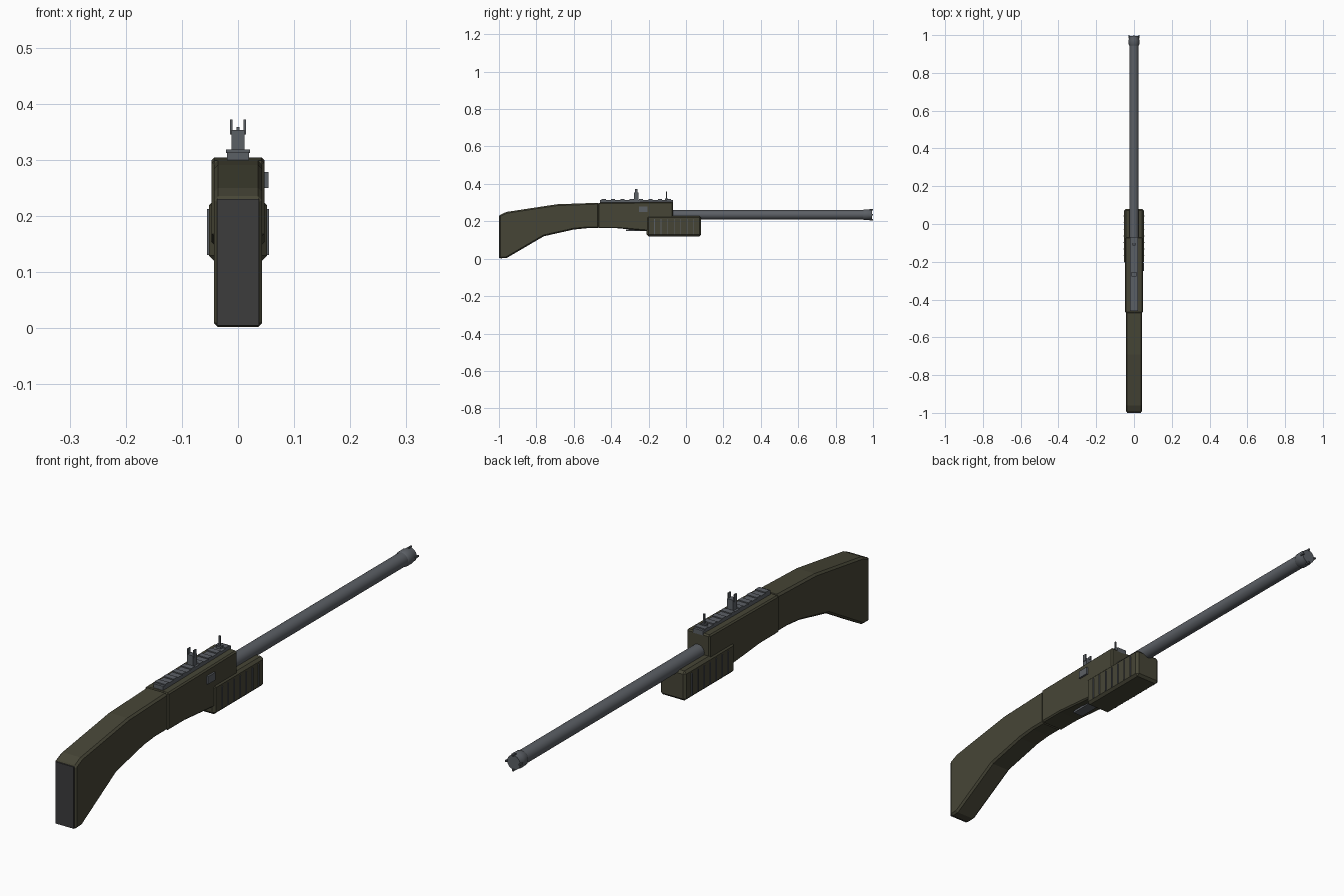
import bpy, bmesh, math
from mathutils import Matrix

if "Cube" in bpy.data.objects:
    bpy.data.objects.remove(bpy.data.objects["Cube"])


def material(name, rgb):
    m = bpy.data.materials.new(name)
    m.diffuse_color = (*rgb, 1)
    m.use_nodes = True
    m.node_tree.nodes["Principled BSDF"].inputs["Base Color"].default_value = m.diffuse_color
    return m


OLIVE = material("olive", (0.062, 0.060, 0.037))
STEEL = material("gunmetal", (0.105, 0.115, 0.130))
RUBBER = material("rubber", (0.045, 0.045, 0.046))


def finish(name, bm, mat, bevel=0, segments=1):
    bmesh.ops.recalc_face_normals(bm, faces=bm.faces[:])
    me = bpy.data.meshes.new(name)
    bm.to_mesh(me)
    bm.free()
    me.materials.append(mat)
    ob = bpy.data.objects.new(name, me)
    bpy.context.collection.objects.link(ob)
    if bevel:
        mod = ob.modifiers.new("Bevel", 'BEVEL')
        mod.width = bevel
        mod.segments = segments
        mod.limit_method = 'ANGLE'
        mod.angle_limit = math.radians(40)
    return ob


def slab(name, profile, half, mat, bevel=0):
    """Extrude a side profile of (y, z) points across the width."""
    bm = bmesh.new()
    face = bm.faces.new([bm.verts.new((-half, y, z)) for y, z in profile])
    ext = bmesh.ops.extrude_face_region(bm, geom=[face])
    verts = [g for g in ext["geom"] if isinstance(g, bmesh.types.BMVert)]
    bmesh.ops.translate(bm, verts=verts, vec=(2 * half, 0, 0))
    return finish(name, bm, mat, bevel)


def box(name, x, y, z, mat, bevel=0):
    bm = bmesh.new()
    bmesh.ops.create_cube(bm, size=1)
    for v in bm.verts:
        v.co = [(a + b) / 2 + c * (b - a) for c, (a, b) in zip(v.co, (x, y, z))]
    return finish(name, bm, mat, bevel)


def lathe(name, rings, z, mat, sides=24):
    """Round part along y from (y, radius) rings."""
    bm = bmesh.new()
    loops = []
    for y, r in rings:
        loops.append([bm.verts.new((r * math.cos(2 * math.pi * i / sides), y,
                                    z + r * math.sin(2 * math.pi * i / sides)))
                      for i in range(sides)])
    for a, b in zip(loops, loops[1:]):
        for i in range(sides):
            j = (i + 1) % sides
            bm.faces.new((a[i], a[j], b[j], b[i]))
    bm.faces.new(loops[0])
    bm.faces.new(loops[-1])
    ob = finish(name, bm, mat)
    bpy.context.view_layer.objects.active = ob
    ob.select_set(True)
    bpy.ops.object.shade_smooth_by_angle(angle=math.radians(35))
    ob.select_set(False)
    return ob


# Stock and butt pad
slab("stock", [(-0.998, 0.002), (-0.96, 0.003), (-0.76, 0.12), (-0.60, 0.156), (-0.53, 0.163),
               (-0.465, 0.163), (-0.465, 0.299), (-0.69, 0.291), (-0.96, 0.25),
               (-0.998, 0.232)], 0.043, OLIVE, 0.007)
box("butt_pad", (-0.037, 0.037), (-1.0, -0.992), (0.005, 0.23), RUBBER)

# Receiver and fore-end
slab("receiver", [(-0.47, 0.163), (-0.37, 0.163), (-0.20, 0.148), (-0.07, 0.148),
                  (-0.07, 0.304), (-0.47, 0.299)], 0.047, OLIVE, 0.005)
box("fore_end", (-0.052, 0.052), (-0.21, 0.08), (0.12, 0.228), OLIVE, 0.009)
for side in (-1, 1):
    for i in range(7):
        y = -0.168 + i * 0.035
        box("grip_rib", sorted((side * 0.050, side * 0.0555)), (y - 0.002, y + 0.002),
            (0.13, 0.212), STEEL)

# Ejection port and trigger plate
box("ejection_port", (0.045, 0.054), (-0.25, -0.206), (0.25, 0.278), STEEL)
box("trigger_plate", (-0.02, 0.02), (-0.32, -0.20), (0.147, 0.155), STEEL)

# Barrel and muzzle
BZ = 0.235
lathe("barrel", [(-0.10, 0.025), (0.96, 0.025)], BZ, STEEL)
lathe("muzzle", [(0.945, 0.025), (0.95, 0.028), (0.975, 0.0285), (0.985, 0.026),
                 (0.994, 0.026)], BZ, STEEL)
for i in range(4):
    bm = bmesh.new()
    bmesh.ops.create_cube(bm, size=1)
    bmesh.ops.scale(bm, vec=(0.006, 0.018, 0.006), verts=bm.verts)
    bmesh.ops.translate(bm, vec=(0.027, 0.991, 0), verts=bm.verts)
    bm.transform(Matrix.Translation((0, 0, BZ)) @ Matrix.Rotation(i * math.pi / 2, 4, 'Y'))
    finish("muzzle_prong", bm, STEEL)

# Top rail with cross ribs
box("rail", (-0.02, 0.02), (-0.46, -0.07), (0.297, 0.314), STEEL)
for i in range(8):
    y = -0.44 + i * 0.05
    box("rail_rib", (-0.021, 0.021), (y - 0.011, y + 0.011), (0.312, 0.318), STEEL)

# Sights
box("rear_sight", (-0.012, 0.012), (-0.277, -0.255), (0.312, 0.353), STEEL)
for x in (-0.012, 0.012):
    box("rear_sight_ear", (x - 0.002, x + 0.002), (-0.273, -0.259), (0.345, 0.372), STEEL)
box("front_sight_base", (-0.009, 0.009), (-0.113, -0.097), (0.312, 0.322), STEEL)
box("front_sight_post", (-0.003, 0.003), (-0.108, -0.102), (0.318, 0.358), STEEL)
